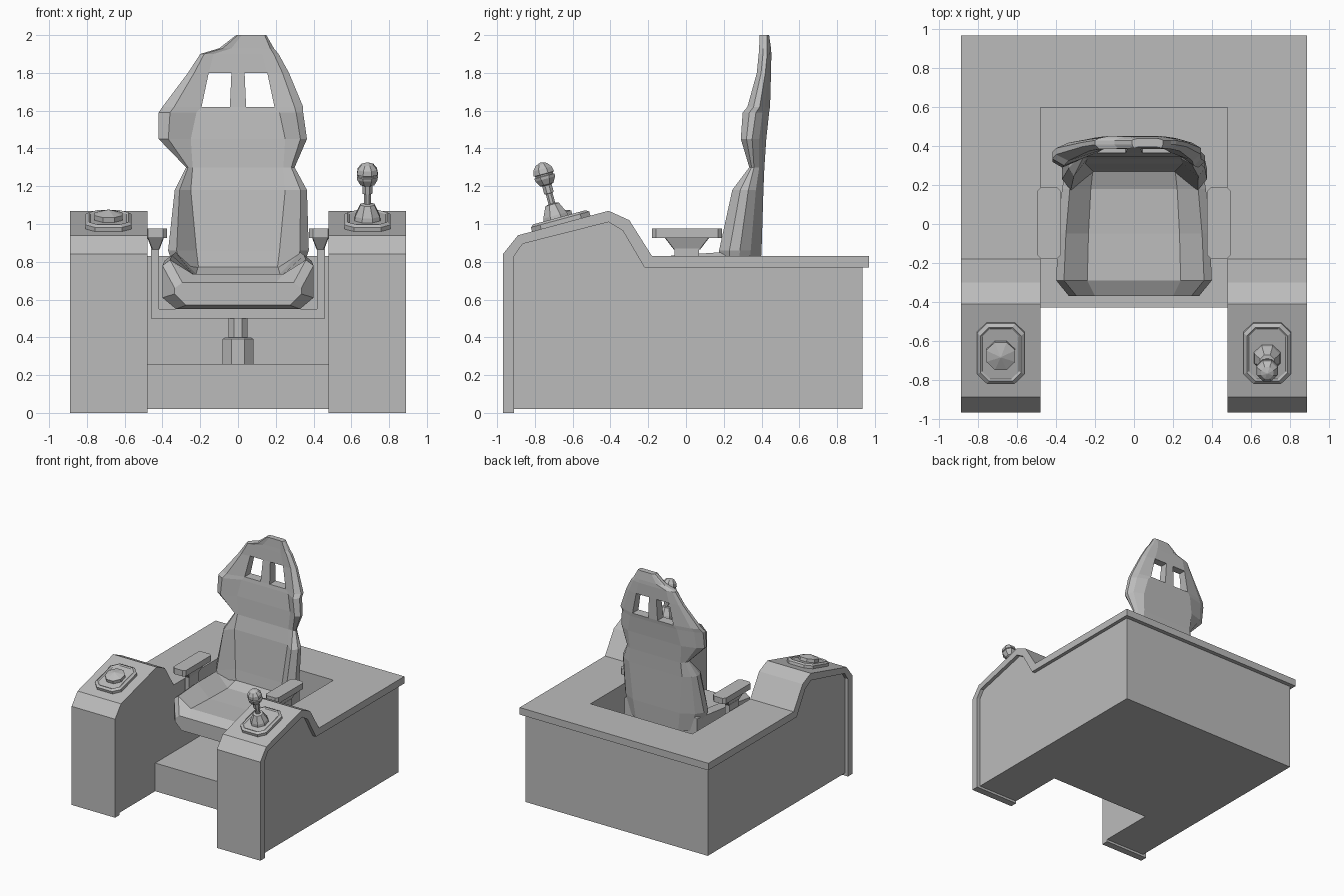
import bpy, bmesh, math
from mathutils import Matrix, Vector

if "Cube" in bpy.data.objects:
    bpy.data.objects.remove(bpy.data.objects["Cube"], do_unlink=True)

GREY = (0.5, 0.5, 0.5, 1)
grey = bpy.data.materials.new("plain_grey")
grey.use_nodes = True
grey.diffuse_color = GREY
grey.node_tree.nodes["Principled BSDF"].inputs["Base Color"].default_value = GREY


def finish(name, bm, matrix=None):
    bmesh.ops.recalc_face_normals(bm, faces=bm.faces)
    if matrix:
        bm.transform(matrix)
    mesh = bpy.data.meshes.new(name)
    bm.to_mesh(mesh)
    bm.free()
    mesh.materials.append(grey)
    ob = bpy.data.objects.new(name, mesh)
    bpy.context.collection.objects.link(ob)
    return ob


def loft(name, rings, matrix=None):
    """Skin a stack of equal closed rings and cap both ends."""
    bm = bmesh.new()
    loops = [[bm.verts.new(p) for p in ring] for ring in rings]
    n = len(loops[0])
    for a, b in zip(loops, loops[1:]):
        for i in range(n):
            j = (i + 1) % n
            bm.faces.new((a[i], a[j], b[j], b[i]))
    bm.faces.new(loops[0])
    bm.faces.new(loops[-1])
    return finish(name, bm, matrix)


def extrude_x(name, profile, half):
    return loft(name, [[(x, y, z) for y, z in profile] for x in (-half, half)])


def octagon(hx, hy, c, z):
    """Rectangle with chamfered corners."""
    return [(hx, c - hy, z), (hx, hy - c, z), (hx - c, hy, z), (c - hx, hy, z),
            (-hx, hy - c, z), (-hx, c - hy, z), (c - hx, -hy, z), (hx - c, -hy, z)]


def lathe(name, profile, matrix=None, sides=8):
    angles = [(i + 0.5) * math.tau / sides for i in range(sides)]
    return loft(name, [[(r * math.cos(a), r * math.sin(a), z) for a in angles]
                       for r, z in profile], matrix)


def box(name, x0, x1, y0, y1, z0, z1):
    at = Matrix.Translation(((x0 + x1) / 2, (y0 + y1) / 2, 0))
    ring = lambda z: [(sx * (x1 - x0) / 2, sy * (y1 - y0) / 2, z)
                      for sx, sy in ((1, 1), (-1, 1), (-1, -1), (1, -1))]
    return loft(name, [ring(z0), ring(z1)], at)


# Console: body and folded top plate, both cut by the seat well
inner = [(-0.91, 0.83), (-0.865, 0.895), (-0.41, 1.01), (-0.335, 0.965), (-0.22, 0.77)]
outer = [(-0.97, 0), (-0.97, 0.84), (-0.89, 0.94), (-0.41, 1.07), (-0.30, 1.02),
         (-0.18, 0.83), (0.97, 0.83), (0.97, 0.77)]
body = extrude_x("console_body",
                 [(-0.91, 0.02)] + inner + [(0.935, 0.77), (0.935, 0.02)], 0.86)
plate = extrude_x("console_top_plate", outer + inner[::-1] + [(-0.91, 0)], 0.89)
cutter = extrude_x("well_cutter", [(-1.2, -0.1), (-0.43, -0.1), (-0.43, 0.26),
                                   (0.6, 0.26), (0.6, 1.5), (-1.2, 1.5)], 0.48)
cutter.hide_render = True
for ob in (body, plate):
    cut = ob.modifiers.new("well", "BOOLEAN")
    cut.operation = "DIFFERENCE"
    cut.solver = "EXACT"
    cut.object = cutter
bpy.context.view_layer.update()
deps = bpy.context.evaluated_depsgraph_get()
for ob in (body, plate):
    mesh = bpy.data.meshes.new_from_object(ob.evaluated_get(deps))
    ob.modifiers.clear()
    ob.data = mesh
bpy.data.objects.remove(cutter, do_unlink=True)

# Control panels on the sloping tops
tilt = Matrix.Rotation(math.atan2(0.13, 0.48), 4, "X")
for side, label in ((-1, "right"), (1, "left")):
    at = Matrix.Translation((side * 0.685, -0.66, 1.0)) @ tilt
    loft(label + "_control_panel",
         [octagon(0.122, 0.16, 0.05, -0.01), octagon(0.122, 0.16, 0.05, 0.025),
          octagon(0.105, 0.143, 0.045, 0.037), octagon(0.095, 0.133, 0.04, 0.03)], at)

lathe("push_button", [(0.08, 0.02), (0.08, 0.055), (0.004, 0.078)],
      Matrix.Translation((-0.685, -0.665, 1.0)) @ tilt)
lathe("joystick", [(0.075, 0.02), (0.07, 0.05), (0.04, 0.11), (0.02, 0.115), (0.02, 0.17),
                   (0.028, 0.172), (0.028, 0.215), (0.04, 0.22), (0.058, 0.25),
                   (0.06, 0.265), (0.052, 0.268), (0.052, 0.275), (0.06, 0.278),
                   (0.055, 0.305), (0.034, 0.33), (0.004, 0.34)],
      Matrix.Translation((0.685, -0.68, 0.997)) @ tilt)

# Pedestal
lathe("pedestal", [(0.088, 0.25), (0.088, 0.39), (0.075, 0.4), (0.055, 0.4), (0.055, 0.57)])


# Seat cushion: cross-sections from front to back
def cushion_section(y, w, low, side, mid):
    half = [(w * 0.82, low), (w, low + 0.06), (w, side), (w - 0.04, side + 0.03), (w * 0.6, mid)]
    return [(x, y, z) for x, z in half] + [(-x, y, z) for x, z in half[::-1]]


loft("seat_cushion", [cushion_section(*row) for row in (
    (-0.37, 0.335, 0.57, 0.66, 0.69), (-0.29, 0.40, 0.55, 0.78, 0.735),
    (-0.05, 0.39, 0.55, 0.805, 0.73), (0.18, 0.37, 0.55, 0.82, 0.735),
    (0.34, 0.34, 0.56, 0.82, 0.80))])

# Backrest: z, right x, left x, panel half, strut half, bolster y, side y, front y, back y
ROWS = [(0.70, -.32, .32, .20, .04, .19, .28, .26, .39),
        (0.86, -.37, .375, .22, .04, .175, .285, .28, .40),
        (1.18, -.335, .365, .25, .04, .245, .33, .31, .41),
        (1.30, -.275, .30, .24, .04, .335, .36, .335, .415),
        (1.45, -.42, .365, .25, .04, .29, .35, .345, .425),
        (1.59, -.42, .345, .22, .04, .30, .37, .36, .44),
        (1.62, -.40, .345, .193, .043, .325, .39, .365, .445),
        (1.80, -.265, .27, .155, .035, .375, .42, .385, .45),
        (1.90, -.20, .215, .13, .03, .385, .43, .39, .452),
        (1.93, -.10, .19, .08, .025, .387, .43, .392, .45),
        (2.00, -.01, .15, .05, .02, .39, .43, .395, .44)]
HOLE_ROW, HOLE_COLS = 6, (2, 4)

bm = bmesh.new()
front, back = [], []
for z, r, l, panel, strut, ye, ys, yf, yb in ROWS:
    mid = (r + l) / 2 if z > 1.91 else 0
    xs = [r, r + 0.3 * (mid - panel - r), mid - panel, mid - strut,
          mid + strut, mid + panel, l + 0.3 * (mid + panel - l), l]
    yfs = [(ye + ys) / 2, ye, yf, yf]
    ybs = [ys, (ys + yb) / 2, yb, yb]
    front.append([bm.verts.new((x, y, z)) for x, y in zip(xs, yfs + yfs[::-1])])
    back.append([bm.verts.new((x, y, z)) for x, y in zip(xs, ybs + ybs[::-1])])


def solid(i, j):
    inside = 0 <= i < len(ROWS) - 1 and 0 <= j < 7
    return inside and not (i == HOLE_ROW and j in HOLE_COLS)


for i in range(len(ROWS) - 1):
    for j in range(7):
        if not solid(i, j):
            continue
        corners = [(i, j), (i, j + 1), (i + 1, j + 1), (i + 1, j)]
        for grid in (front, back):
            bm.faces.new([grid[a][b] for a, b in corners])
        # walls around the outline and the two openings
        for k, (di, dj) in enumerate(((-1, 0), (0, 1), (1, 0), (0, -1))):
            if not solid(i + di, j + dj):
                (a, b), (c, d) = corners[k], corners[(k + 1) % 4]
                bm.faces.new((front[a][b], front[c][d], back[c][d], back[a][b]))
finish("backrest", bm)

# Armrests with flared brackets on posts, joined by a bar under the seat
for side, label in ((-1, "right"), (1, "left")):
    at = Matrix.Translation((side * 0.436, 0.005, 0))
    loft(label + "_armrest", [octagon(0.06, 0.185, 0.02, z) for z in (0.925, 0.975)], at)
    loft(label + "_armrest_bracket",
         [octagon(0.02, 0.07, 0.004, 0.865), octagon(0.045, 0.12, 0.004, 0.93)], at)
    xs = sorted((side * 0.418, side * 0.46))
    box(label + "_armrest_post", *xs, -0.06, 0.07, 0.50, 0.87)
box("armrest_crossbar", -0.418, 0.418, -0.06, 0.07, 0.50, 0.55)
